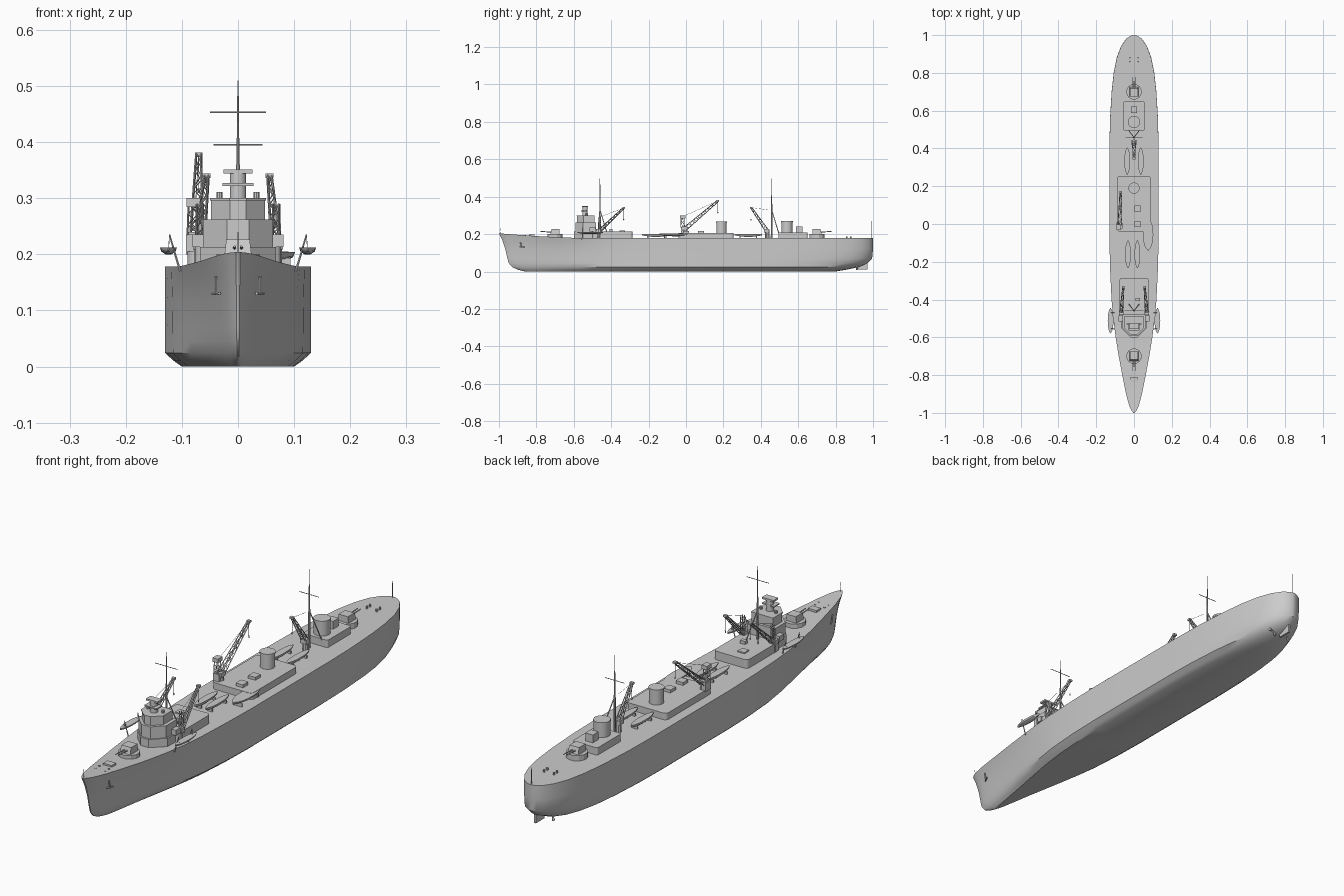
import bpy, bmesh, math
from mathutils import Vector as V

if "Cube" in bpy.data.objects:
    bpy.data.objects.remove(bpy.data.objects["Cube"])

D = 0.178  # main deck height


def make(name, bm, smooth=False):
    bmesh.ops.recalc_face_normals(bm, faces=bm.faces)
    me = bpy.data.meshes.new(name)
    bm.to_mesh(me)
    bm.free()
    ob = bpy.data.objects.new(name, me)
    bpy.context.collection.objects.link(ob)
    if smooth:
        bpy.ops.object.select_all(action='DESELECT')
        ob.select_set(True)
        bpy.context.view_layer.objects.active = ob
        bpy.ops.object.shade_smooth_by_angle(angle=math.radians(35))
    return ob


def loft(name, rings, smooth=False):
    bm = bmesh.new()
    vs = [[bm.verts.new(p) for p in r] for r in rings]
    n = len(vs[0])
    for a, b in zip(vs, vs[1:]):
        for i in range(n):
            bm.faces.new((a[i], a[(i + 1) % n], b[(i + 1) % n], b[i]))
    bm.faces.new(vs[0])
    bm.faces.new(vs[-1])
    return make(name, bm, smooth)


def prism(name, pts, z0, z1, smooth=False):
    return loft(name, [[(x, y, z) for x, y in pts] for z in (z0, z1)], smooth)


def box(name, x, y, sx, sy, z0, z1):
    return prism(name, rrect(x - sx / 2, x + sx / 2, y - sy / 2, y + sy / 2), z0, z1)


def rrect(x0, x1, y0, y1, r=0, n=4):
    if not r:
        return [(x0, y0), (x1, y0), (x1, y1), (x0, y1)]
    out = []
    for k, (cx, cy) in enumerate([(x1 - r, y1 - r), (x0 + r, y1 - r), (x0 + r, y0 + r), (x1 - r, y0 + r)]):
        out += [(cx + r * math.cos((k + i / n) * math.pi / 2), cy + r * math.sin((k + i / n) * math.pi / 2))
                for i in range(n + 1)]
    return out


def circle(x, y, r, n=24):
    return [(x + r * math.cos((i + .5) * math.tau / n), y + r * math.sin((i + .5) * math.tau / n)) for i in range(n)]


def struts(name, segs, n=6):
    # segs: (start, end, start radius, end radius)
    bm = bmesh.new()
    for a, b, r0, r1 in segs:
        a, b = V(a), V(b)
        d = b - a
        m = bmesh.ops.create_cone(bm, cap_ends=True, segments=n, radius1=r0, radius2=r1, depth=d.length)
        q = V((0, 0, 1)).rotation_difference(d.normalized())
        for v in m['verts']:
            v.co = q @ v.co + (a + b) / 2
    return make(name, bm)


def lattice(name, a, b, w0, w1, bays, r=0.0018):
    # four tapering chords with zigzag bracing on every side
    a, b = V(a), V(b)
    d = (b - a).normalized()
    u = d.cross(V((0, 0, 1))).normalized()
    v = d.cross(u)
    pt = lambda k, t: a.lerp(b, t) + ((u, v, -u, -v)[k] + (v, -u, -v, u)[k]) * (w0 + (w1 - w0) * t) / 2
    segs = []
    for k in range(4):
        segs.append((pt(k, 0), pt(k, 1), r, r))
        for i in range(bays):
            p, q = (k, (k + 1) % 4) if i % 2 else ((k + 1) % 4, k)
            segs.append((pt(p, i / bays), pt(q, (i + 1) / bays), r * .6, r * .6))
    struts(name, segs, 4)


# --- hull: plan outline repeated at several heights
plan = [(-1, .004), (-.985, .015), (-.96, .026), (-.9, .042), (-.8, .062), (-.7, .081), (-.6, .097), (-.5, .110),
        (-.4, .119), (-.25, .126), (-.1, .13), (.4, .13), (.55, .127), (.7, .118), (.8, .107), (.88, .091),
        (.94, .069), (.98, .042), (.995, .02), (1, .004)]


def waterline(z, yb, ys, scale, fine, sheer):
    right = []
    for y, w in plan:
        s = (y + 1) / 2
        yy = yb + (ys - yb) * s
        w *= scale * (1 - fine * max(0, 1 - s / .35) ** 1.5)
        right.append((w, yy, z + sheer * max(0, (-.5 - y) / .5) ** 1.6))
    return right + [(-x, y, z) for x, y, z in reversed(right)]


rows = [(0, -.86, .80, .77, .5, 0), (.010, -.90, .86, .88, .5, 0), (.024, -.93, .925, 1, .5, 0),
        (.045, -.948, .97, 1, .45, 0), (.07, -.955, .995, 1, .4, 0), (.12, -.966, 1, 1, .3, 0),
        (.155, -.982, 1, 1, .15, .012), (D, -1, 1, 1, 0, .026)]
rings = [waterline(*r) for r in rows]
bm = bmesh.new()
vs = [[bm.verts.new(p) for p in r] for r in rings]
n = len(vs[0])
for a, b in zip(vs, vs[1:]):
    for i in range(n):
        bm.faces.new((a[i], a[(i + 1) % n], b[(i + 1) % n], b[i]))
for r in (vs[0], vs[-1]):  # bottom plating and deck planks
    for i in range(n // 2 - 1):
        bm.faces.new((r[i], r[i + 1], r[n - 2 - i], r[n - 1 - i]))
make("hull", bm, True)

# --- rudder, shafts and propellers
box("rudder", 0, .942, .008, .056, .01, .075)
for s in (-1, 1):
    struts("propeller_shaft", [((s * .035, .80, .025), (s * .035, .915, .028), .004, .004)])
    struts("propeller", [((s * .035, .91, .028), (s * .035 + .02 * math.cos(k * math.tau / 3), .914,
                          .028 + .02 * math.sin(k * math.tau / 3)), .002, .006) for k in range(3)])
    struts("anchor", [((s * .04, -.885, .16), (s * .04, -.88, .13), .003, .003),
                      ((s * .033, -.89, .13), (s * .045, -.865, .13), .003, .003)])

# --- deckhouses
prism("bridge_deckhouse", rrect(-.077, .077, -.5, -.285, .015), D - .005, .213)
prism("middle_deckhouse", rrect(-.09, .09, -.04, .255, .015), D - .005, .205)
prism("aft_deckhouse", rrect(-.056, .056, .495, .65, .008), D - .005, .208)


# --- bridge tiers with chamfered fronts
def tier(name, w, y0, y1, c, z0, z1):
    prism(name, [(w, y1), (-w, y1), (-w, y0 + c), (-w + c, y0), (w - c, y0), (w, y0 + c)], z0, z1)


tier("bridge_base", .068, -.60, -.47, .05, D - .002, .213)
tier("bridge_lower", .062, -.592, -.48, .042, .213, .262)
tier("bridge_upper", .048, -.582, -.49, .034, .262, .296)
tier("bridge_roof", .05, -.586, -.488, .035, .296, .3)
prism("director_tower", circle(0, -.54, .015, 12), .3, .345, True)
box("director_platform", 0, -.545, .056, .035, .322, .327)
box("director_head", 0, -.54, .052, .03, .344, .351)
for s in (-1, 1):
    prism("searchlight", circle(s * .033, -.53, .006, 10), .3, .311, True)
    box("bridge_wing", s * .066, -.50, .03, .03, .213, .235)

# --- gun mounts, mirrored fore and aft
for y, s in ((-.70, -1), (.70, 1)):
    prism("gun_platform", circle(0, y, .041, 12), D - .002, .2)
    loft("gun_house", [[(x, y + s * d, z) for x, d in rrect(-w, w, -.024, f)]
                       for w, f, z in ((.024, .026, .2), (.021, .018, .226))])
    struts("gun_barrels", [((o, y + s * .015, .211), (o, y + s * .078, .214), .003, .002) for o in (-.006, .006)])

# --- funnels, vents and hatches
for y, r, z in ((.19, .028, .266), (.54, .031, .268)):
    prism("funnel", circle(0, y, r), .2, z, True)
    prism("funnel_rim", circle(0, y, r + .0015), z - .006, z + .001, True)
box("aft_gun_director", 0, .605, .034, .036, .2, .24)
for y in (0, .08):
    box("skylight", .018, y, .032, .034, .2, .217)
box("fore_hatch", 0, -.825, .038, .028, D, .199)
box("deckhouse_locker", .02, -.40, .022, .016, .21, .226)
box("deckhouse_hatch", -.02, -.34, .03, .03, .21, .218)
for s in (-1, 1):
    for y in (-.885, -.86, .86, .88):
        prism("bollard", circle(s * .022, y, .004, 8), D, .196 if y < 0 else .188)


# --- ship's boats
def boat(name, x, y, length, w, z, h):
    rings = []
    for i in range(13):
        t = -1 + i / 6
        k = max(.06, (1 - abs(t) ** 2.4) ** .7 if abs(t) < 1 else 0)
        zb = z + h * .5 * t * t
        rings.append([(x + w * k * a, y + t * length / 2, zb + (z + h - zb) * b)
                      for a, b in ((-.5, 1), (-.42, .4), (-.18, 0), (.18, 0), (.42, .4), (.5, 1))])
    loft(name, rings, True)


for x, y, l, w in ((-.036, .333, .145, .03), (.036, .333, .145, .03), (-.032, -.16, .148, .03),
                   (.018, -.16, .148, .03), (.075, -.055, .172, .054)):
    z = .185 if x != .075 else .188
    boat("stowed_boat", x, y, l, w, z, .016)
    for o in (-.3, .3):
        box("boat_cradle", x, y + o * l, w * .7, .006, D, z + .005)
for s in (-1, 1):
    boat("davit_boat", s * .124, -.512, .135, .03, .2, .012)
    struts("davits", [g for y in (-.555, -.47) for g in (
        ((s * .103, y, .17), (s * .112, y, .2), .0025, .002), ((s * .112, y, .2), (s * .122, y, .235), .002, .0015),
        ((s * .122, y, .235), (s * .124, y, .206), .0007, .0007))])

# --- masts: pole, tripod legs, one yard each
for name, y, top, yard, half in (("foremast", -.46, .51, .453, .05), ("aft_mast", .458, .497, .395, .044)):
    struts(name, [((0, y, D), (0, y, .36), .005, .0035), ((0, y, .36), (0, y, top), .0028, .001),
                  ((-half, y, yard), (half, y, yard), .0013, .0013),
                  ((-.03, y + .04, D + .02), (0, y, .33), .0025, .002),
                  ((.03, y + .04, D + .02), (0, y, .33), .0025, .002)], 8)
struts("bow_staff", [((0, -.99, .2), (0, -.995, .24), .001, .0007)])
struts("stern_staff", [((0, .993, D), (0, .993, .27), .0012, .0008)])


# --- cranes: pedestal, lattice jib, stays and hook
def crane(name, base, tip, w, post_top):
    x, y, z = base
    prism(name + "_pedestal", circle(x, y, w * .7, 10), D, z + .01)
    box(name + "_housing", x, y - .004, w * 1.5, w * 1.5, z - .006, z + .012)
    lattice(name + "_jib", base, tip, w, w * .45, 9)
    t = V(tip)
    box(name + "_jib_head", t.x, t.y, .014, .012, t.z - .004, t.z + .004)
    struts(name + "_rigging", [((x, y, post_top), t, .0007, .0007),
                               (t, (t.x, t.y, t.z - .06), .0007, .0007),
                               ((t.x, t.y, t.z - .06), (t.x, t.y, t.z - .068), .003, .002)], 4)


for s in (-1, 1):
    crane("bridge_crane", (s * .068, -.465, .215), (s * .056, -.333, .34), .016, .29)
    lattice("bridge_crane_post", (s * .068, -.462, .2), (s * .0681, -.461, .29), .014, .01, 4)
crane("aft_crane", (0, .435, .215), (0, .348, .342), .018, .33)
crane("main_crane", (-.075, -.005, .228), (-.07, .17, .377), .02, .3)
box("main_crane_base", -.08, -.01, .026, .034, .2, .235)
lattice("main_crane_tower", (-.08, -.018, .235), (-.08, -.0179, .29), .02, .016, 3)
box("main_crane_cab", -.08, -.018, .024, .03, .284, .3)
